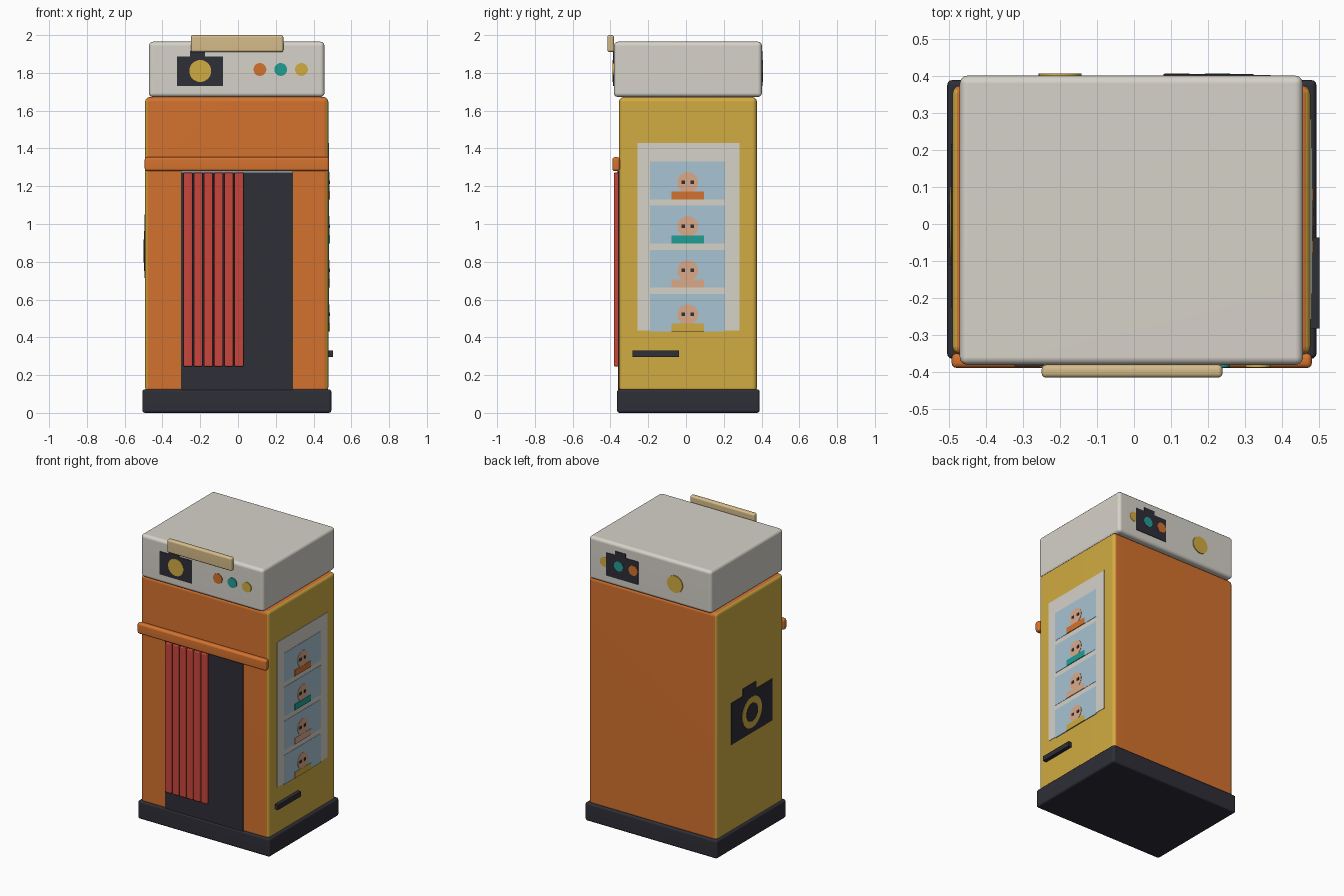
import bpy, bmesh, math
from mathutils import Matrix, Vector

if "Cube" in bpy.data.objects:
    bpy.data.objects.remove(bpy.data.objects["Cube"])


def srgb(r, g, b):
    def lin(c):
        c /= 255
        return c / 12.92 if c <= 0.04045 else ((c + 0.055) / 1.055) ** 2.4
    return (lin(r), lin(g), lin(b), 1)


MATS = {}
for name, rgb in {
    "orange": (212, 114, 46), "mustard": (209, 171, 66), "warm grey": (214, 210, 201),
    "charcoal": (46, 46, 55), "curtain red": (200, 70, 60), "pale blue": (168, 196, 211),
    "skin": (219, 170, 138), "teal": (32, 158, 147), "tan": (213, 188, 138),
}.items():
    m = bpy.data.materials.new(name)
    m.diffuse_color = srgb(*rgb)
    m.use_nodes = True
    m.node_tree.nodes["Principled BSDF"].inputs["Base Color"].default_value = m.diffuse_color
    MATS[name] = m


def finish(name, bm, mats, smooth=False):
    me = bpy.data.meshes.new(name)
    bm.normal_update()
    bm.to_mesh(me)
    bm.free()
    for m in mats:
        me.materials.append(MATS[m])
    ob = bpy.data.objects.new(name, me)
    bpy.context.collection.objects.link(ob)
    if smooth:
        bpy.ops.object.select_all(action='DESELECT')
        ob.select_set(True)
        bpy.context.view_layer.objects.active = ob
        bpy.ops.object.shade_smooth_by_angle(angle=math.radians(40))
        ob.modifiers.new("weighted", 'WEIGHTED_NORMAL').keep_sharp = True
    return ob


def box(name, x, y, z, mat, bevel=0, side_mat=None):
    """Box from (low, high) extents; side_mat colours the faces turned to +-x."""
    lo, hi = Vector((x[0], y[0], z[0])), Vector((x[1], y[1], z[1]))
    bm = bmesh.new()
    bmesh.ops.create_cube(bm, size=1, matrix=Matrix.Translation((lo + hi) / 2)
                          @ Matrix.Diagonal((*(hi - lo), 1)))
    if bevel:
        bmesh.ops.bevel(bm, geom=bm.edges[:], offset=bevel, segments=3,
                        profile=0.5, affect='EDGES')
    bm.normal_update()
    if side_mat:
        for f in bm.faces:
            f.material_index = int(abs(f.normal.x) > 0.6)
    return finish(name, bm, [mat] + ([side_mat] if side_mat else []), bool(bevel))


def disc(name, center, radius, depth, axis, mat):
    rot = Matrix.Rotation(math.pi / 2, 4, 'Y' if axis == 'x' else 'X')
    bm = bmesh.new()
    bmesh.ops.create_cone(bm, cap_ends=True, segments=32, radius1=radius, radius2=radius,
                          depth=depth, matrix=Matrix.Translation(center) @ rot)
    return finish(name, bm, [mat], True)


XL, XR = -0.492, 0.478      # cabinet sides
YF, YB = -0.355, 0.376      # cabinet front and back
SF, SB = -0.382, 0.402      # head unit front and back

# main volumes
box("base", (-0.506, 0.494), (-0.365, 0.39), (0, 0.125), "charcoal", 0.014)
box("cabinet", (XL, XR), (YF, YB), (0.11, 1.672), "orange", 0.025, "mustard")
box("head_unit", (-0.472, 0.458), (SF, SB), (1.672, 1.965), "warm grey", 0.022)
box("top_sign_plate", (-0.25, 0.24), (-0.416, -0.381), (1.91, 2.0), "tan", 0.012)

# doorway, rod, rail and curtain
box("doorway", (-0.302, 0.29), (YF - 0.004, YF + 0.002), (0.122, 1.28), "charcoal")
box("curtain_rod", (-0.302, 0.29), (YF - 0.009, YF), (1.272, 1.29), "pale blue")
box("front_rail", (-0.494, 0.482), (-0.39, -0.35), (1.28, 1.354), "orange", 0.014)
pitch = 0.054
for i in range(6):
    x = -0.288 + i * pitch
    box(f"curtain_fold_{i + 1}", (x, x + pitch - 0.007), (-0.381, YF),
        (0.246, 1.272), "curtain red", 0.006)

# photo strip on the right side
box("photo_strip", (XR, XR + 0.003), (-0.258, 0.284), (0.437, 1.43), "warm grey")
for i, shirt in enumerate(("orange", "teal", "skin", "mustard")):
    z = 1.13 - i * 0.2333
    n = i + 1
    box(f"photo_{n}", (XR, XR + 0.005), (-0.19, 0.206), (z, z + 0.2), "pale blue")
    disc(f"portrait_head_{n}", (XR + 0.0035, 0.009, z + 0.09), 0.055, 0.007, 'x', "skin")
    box(f"portrait_shirt_{n}", (XR, XR + 0.008), (-0.078, 0.096), (z, z + 0.042), shirt)
    for s in (-1, 1):
        y = 0.009 + s * 0.024
        box(f"portrait_eye_{n}_{'a' if s < 0 else 'b'}", (XR, XR + 0.009),
            (y - 0.01, y + 0.01), (z + 0.082, z + 0.101), "charcoal")
box("photo_slot", (XR - 0.01, 0.503), (-0.283, -0.037), (0.297, 0.331), "charcoal")

# camera emblem on the left side
box("side_camera_body", (XL - 0.004, XL), (-0.226, 0.216), (0.715, 1.0), "charcoal")
box("side_camera_bump", (XL - 0.004, XL), (-0.055, 0.09), (1.0, 1.05), "charcoal")
disc("side_camera_lens", (XL - 0.003, -0.005, 0.857), 0.106, 0.006, 'x', "mustard")
disc("side_camera_lens_core", (XL - 0.004, -0.005, 0.857), 0.062, 0.008, 'x', "charcoal")

# camera emblem and buttons on the front and back of the head unit
for side, yface, d, m in (("front", SF, -1, 1), ("back", SB, 1, -1)):
    def span(a, b):
        return tuple(sorted((m * a, m * b)))
    ys = tuple(sorted((yface, yface + d * 0.004)))
    box(f"{side}_camera_body", span(-0.323, -0.08), ys, (1.73, 1.887), "charcoal")
    box(f"{side}_camera_bump", span(-0.255, -0.175), ys, (1.887, 1.915), "charcoal")
    disc(f"{side}_camera_lens", (-0.2, yface + d * 0.003, 1.81), 0.058, 0.006, 'y', "mustard")
    for x, mat in ((0.116, "orange"), (0.226, "teal"), (0.336, "mustard")):
        h = 0.002 if (side == "back" and mat == "mustard") else 0.006
        disc(f"{side}_{mat}_button", (x, yface + d * h / 2, 1.818), 0.034, h, 'y', mat)
